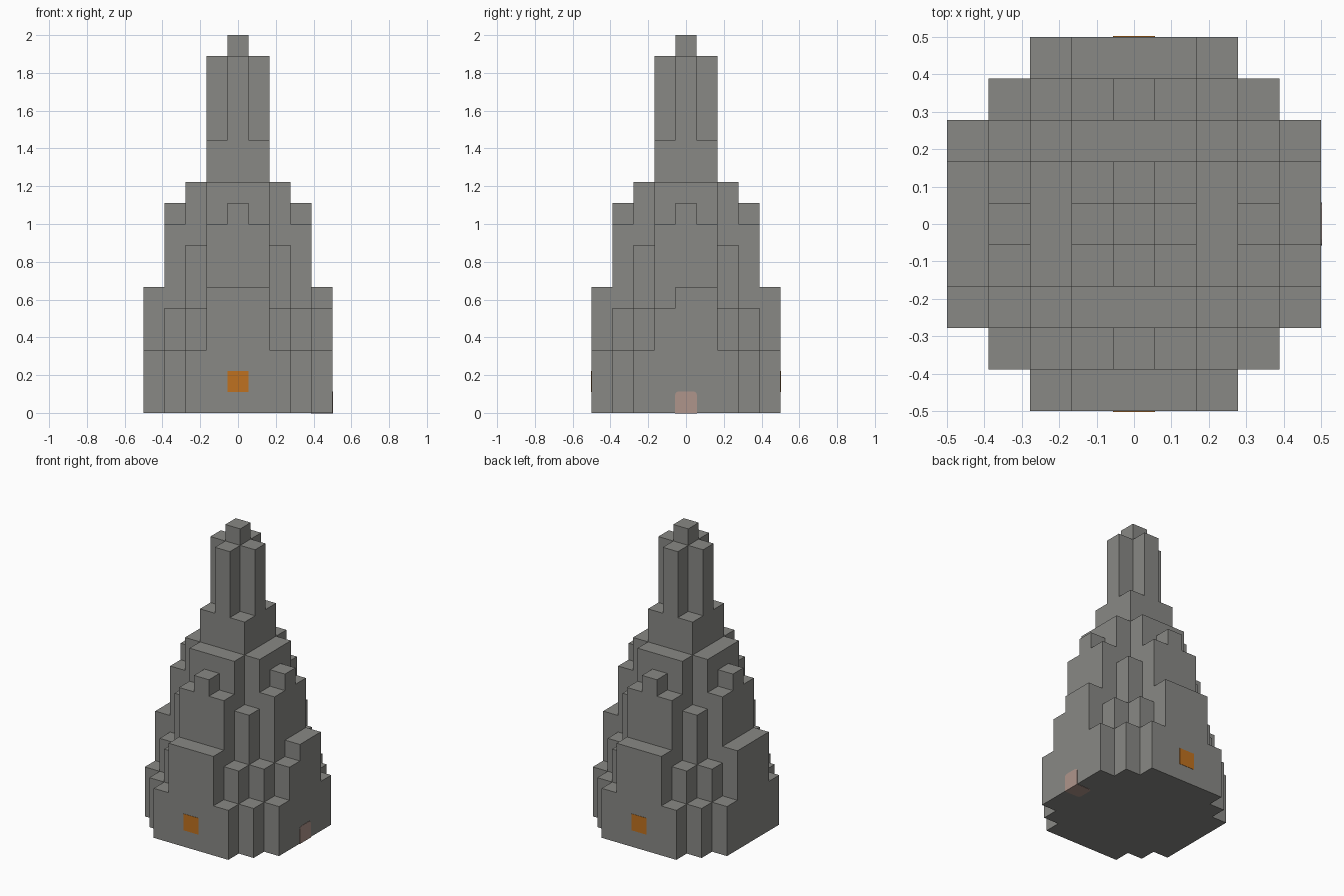
import bpy, bmesh
from mathutils import Matrix, Vector

if "Cube" in bpy.data.objects:
    bpy.data.objects.remove(bpy.data.objects["Cube"], do_unlink=True)

U = 1 / 9          # one block
R = range(-4, 5)   # blocks across the footprint


def material(name, rgb):
    m = bpy.data.materials.new(name)
    m.use_nodes = True
    m.diffuse_color = (*rgb, 1)
    m.node_tree.nodes["Principled BSDF"].inputs["Base Color"].default_value = (*rgb, 1)
    return m


STONE = material("grey stone", (0.25, 0.25, 0.235))
ORANGE = material("orange window", (0.52, 0.165, 0.014))
PINK = material("pink door", (0.43, 0.30, 0.26))


def finish(bm, name, mat):
    bmesh.ops.recalc_face_normals(bm, faces=bm.faces)
    me = bpy.data.meshes.new(name)
    bm.to_mesh(me)
    bm.free()
    me.materials.append(mat)
    ob = bpy.data.objects.new(name, me)
    bpy.context.collection.objects.link(ob)


def box(centre, size):
    bm = bmesh.new()
    bmesh.ops.create_cube(bm, size=1, matrix=Matrix.Translation(centre) @ Matrix.Diagonal((*size, 1)))
    return bm


# Part and height in blocks, by (larger, smaller) distance from the axis
PLAN = {
    (0, 0): ("spire", 18), (1, 0): ("spire", 17), (1, 1): ("spire", 13),
    (2, 0): ("keep", 11), (2, 1): ("keep", 11), (2, 2): ("keep_corners", 8),
    (3, 0): ("shoulders", 10), (3, 1): ("shoulders", 9),
    (3, 2): ("corner_steps", 5), (3, 3): ("corner_steps", 3),
    (4, 0): ("buttresses", 6), (4, 1): ("buttresses", 6), (4, 2): ("buttresses", 3),
}
cells = {}
for x in R:
    for y in R:
        key = (max(abs(x), abs(y)), min(abs(x), abs(y)))
        if key in PLAN:
            cells[x, y] = PLAN[key]
cells[4, -1] = ("buttresses", 5)   # one broken step


def quad(bm, points):
    bm.faces.new([bm.verts.new(Vector(p) * U) for p in points])


# Stone parts: tops, undersides and only the exposed walls
for part in dict.fromkeys(p for p, h in PLAN.values()):
    bm = bmesh.new()
    for (x, y), (owner, h) in cells.items():
        if owner != part:
            continue
        ring = [(x - .5, y - .5), (x + .5, y - .5), (x + .5, y + .5), (x - .5, y + .5)]
        quad(bm, [(*c, h) for c in ring])
        quad(bm, [(*c, 0) for c in reversed(ring)])
        for i, (dx, dy) in enumerate([(0, -1), (1, 0), (0, 1), (-1, 0)]):
            low = cells.get((x + dx, y + dy), ("", 0))[1]
            if low < h:
                a, b = ring[i], ring[(i + 1) % 4]
                quad(bm, [(*a, low), (*b, low), (*b, h), (*a, h)])
    me = bpy.data.meshes.new(part)
    bmesh.ops.remove_doubles(bm, verts=bm.verts, dist=1e-5)
    bm.to_mesh(me)
    bm.free()
    me.materials.append(STONE)
    bpy.context.collection.objects.link(bpy.data.objects.new(part, me))

# Windows on front and back
for name, side in (("front_window", -1), ("back_window", 1)):
    finish(box((0, side * 0.5, 1.5 * U), (U, 0.004, U)), name, ORANGE)

# Door block on the +x side, with clipped top and inner corners
bm = box((4 * U, 0, U / 2), (U + 0.004,) * 3)
clipped = []
for e in bm.edges:
    mid = (e.verts[0].co + e.verts[1].co) / 2 - Vector((4 * U, 0, U / 2))
    if abs(mid.y) > 0.01 and (mid.z > 0.01 or mid.x < -0.01):
        clipped.append(e)
bmesh.ops.bevel(bm, geom=clipped, offset=0.016, segments=2, profile=0.5, affect='EDGES')
finish(bm, "side_door", PINK)
